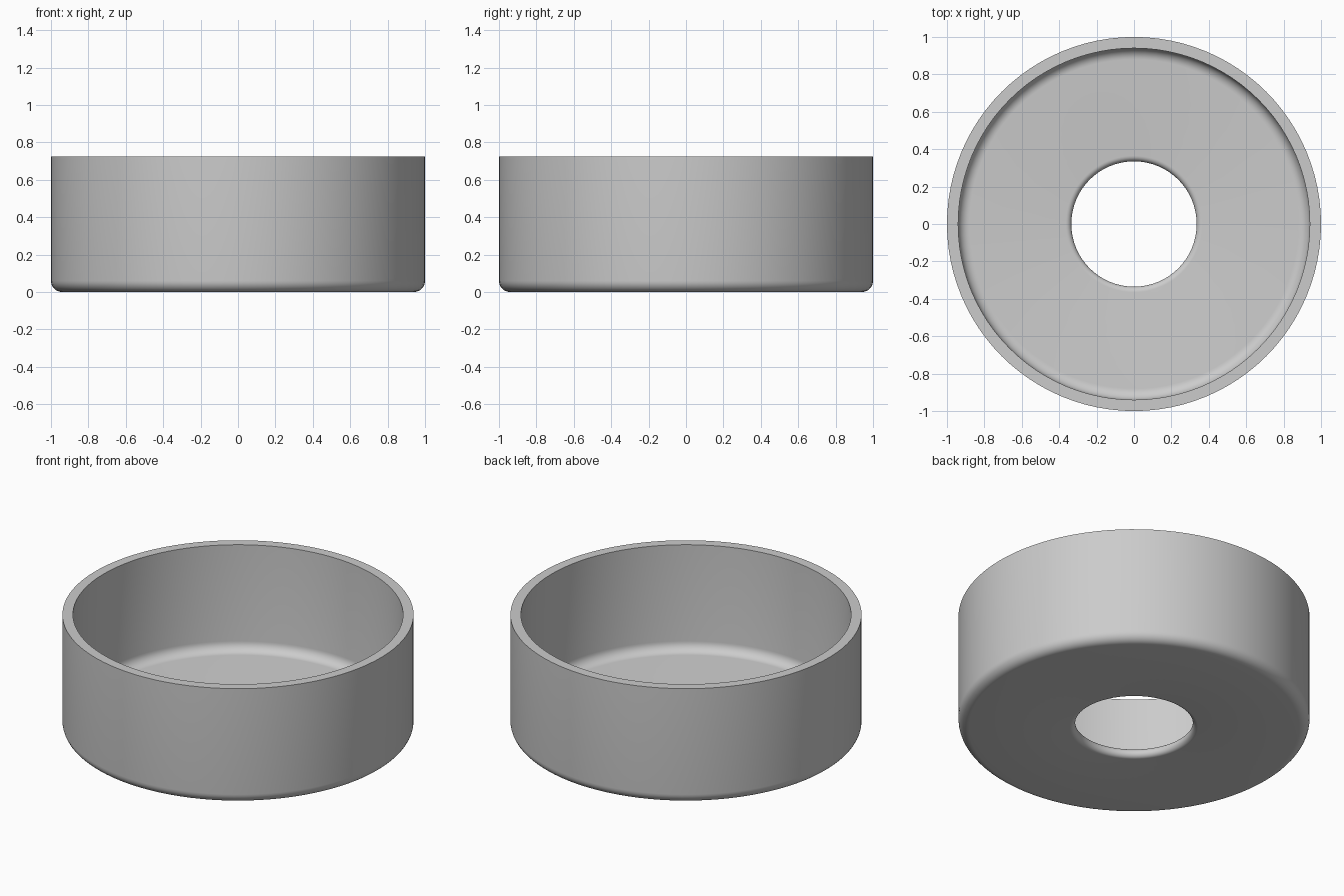
import bpy, bmesh, math

if "Cube" in bpy.data.objects:
    bpy.data.objects.remove(bpy.data.objects["Cube"])

SEGMENTS = 96
HEIGHT, WALL, FLOOR = 0.725, 0.06, 0.06
OUTER, HOLE = 1.0, 0.335


def arc(cx, cz, radius, start, end, steps=8):
    """Points of a circular arc in the profile plane, angles in degrees."""
    points = []
    for i in range(steps + 1):
        a = math.radians(start + (end - start) * i / steps)
        points.append((cx + radius * math.cos(a), cz + radius * math.sin(a)))
    return points


# Closed wall section: rounded hole lip, outer corner, flat rim, inner fillet
lip = FLOOR / 2
inner = OUTER - WALL
profile = arc(HOLE + lip, lip, lip, 90, 270, 12)
profile += arc(OUTER - 0.06, 0.06, 0.06, -90, 0)
profile += [(OUTER, HEIGHT), (inner, HEIGHT)]
profile += arc(inner - 0.06, FLOOR + 0.06, 0.06, 0, -90)

# Spin the section into an open cup with a hole in its floor
bm = bmesh.new()
rings = []
for s in range(SEGMENTS):
    a = math.tau * s / SEGMENTS
    rings.append([bm.verts.new((r * math.cos(a), r * math.sin(a), z)) for r, z in profile])
n = len(profile)
for s in range(SEGMENTS):
    here, after = rings[s], rings[(s + 1) % SEGMENTS]
    for i in range(n):
        j = (i + 1) % n
        bm.faces.new((here[i], after[i], after[j], here[j]))
bmesh.ops.recalc_face_normals(bm, faces=bm.faces)
mesh = bpy.data.meshes.new("cup_body")
bm.to_mesh(mesh)
bm.free()

cup = bpy.data.objects.new("cup_body", mesh)
bpy.context.collection.objects.link(cup)

# Plain grey finish
grey = bpy.data.materials.new("light grey")
grey.diffuse_color = (0.6, 0.6, 0.6, 1)
grey.use_nodes = True
grey.node_tree.nodes["Principled BSDF"].inputs["Base Color"].default_value = grey.diffuse_color
mesh.materials.append(grey)

# Smooth round surfaces, crisp rim edges
bpy.context.view_layer.objects.active = cup
cup.select_set(True)
bpy.ops.object.shade_smooth_by_angle(angle=math.radians(30))
